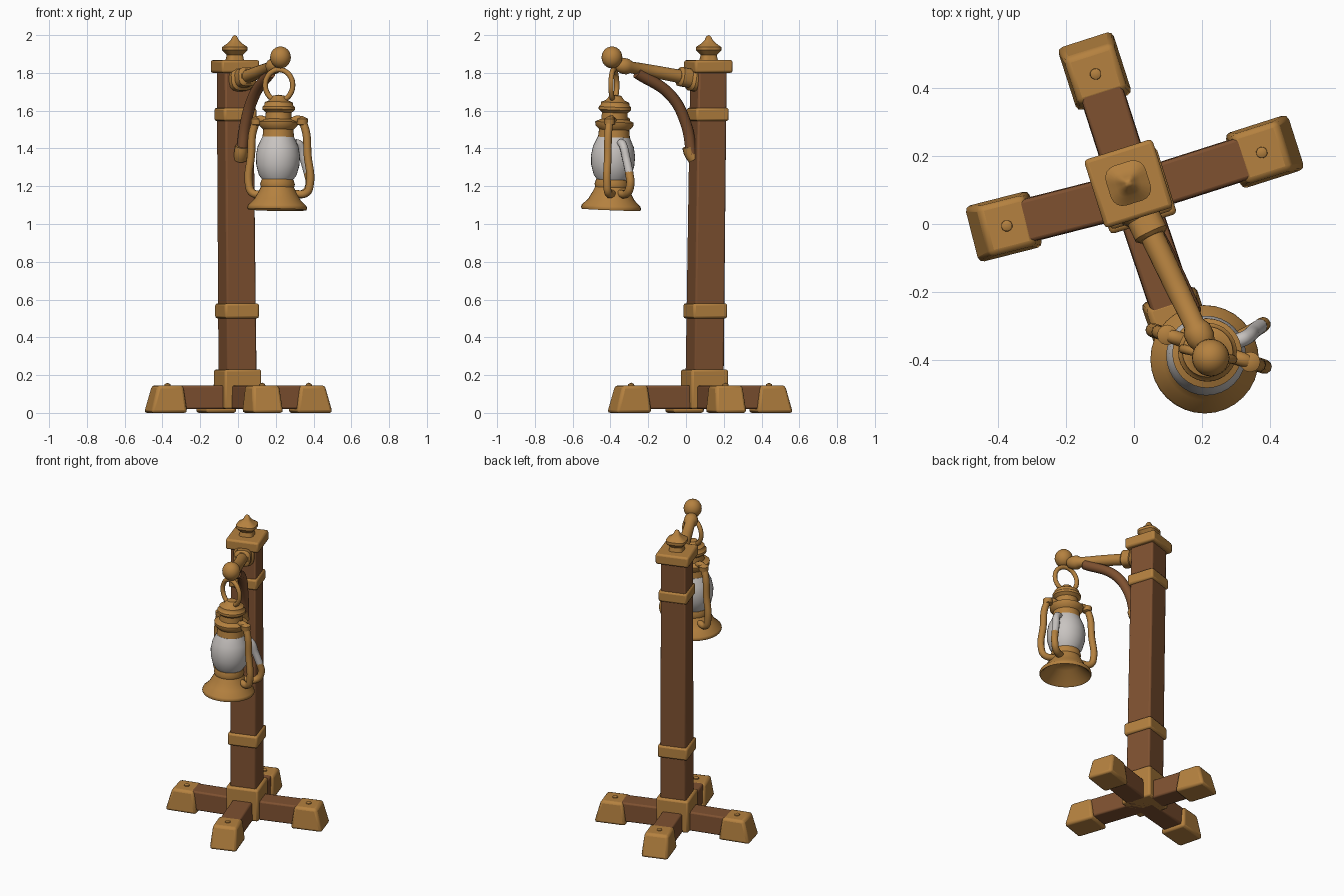
import bpy, bmesh, math
from mathutils import Matrix, Vector

if "Cube" in bpy.data.objects:
    bpy.data.objects.remove(bpy.data.objects["Cube"])


def material(name, rgb):
    m = bpy.data.materials.new(name)
    m.use_nodes = True
    m.diffuse_color = (*rgb, 1)
    m.node_tree.nodes["Principled BSDF"].inputs["Base Color"].default_value = (*rgb, 1)
    return m


BRASS = material("aged brass", (0.46, 0.22, 0.05))
WOOD = material("brown wood", (0.21, 0.082, 0.03))
GLASS = material("milky glass", (0.58, 0.55, 0.53))
YAW = math.radians(17.5)


def activate(ob):
    bpy.ops.object.select_all(action='DESELECT')
    ob.select_set(True)
    bpy.context.view_layer.objects.active = ob


def finish(name, bm, mat, bevel=0.0):
    bmesh.ops.recalc_face_normals(bm, faces=bm.faces)
    me = bpy.data.meshes.new(name)
    bm.to_mesh(me)
    bm.free()
    me.materials.append(mat)
    ob = bpy.data.objects.new(name, me)
    bpy.context.collection.objects.link(ob)
    activate(ob)
    if bevel:
        mod = ob.modifiers.new("soft edges", 'BEVEL')
        mod.width, mod.segments = bevel, 2
    bpy.ops.object.shade_smooth_by_angle(angle=math.radians(40))
    return ob


def block(name, frame, low, high, mat, bevel=0.01):
    """Tapered block; low and high are (x0, x1, width, z)."""
    bm = bmesh.new()
    bmesh.ops.create_cube(bm, size=1)
    for v in bm.verts:
        x0, x1, w, z = high if v.co.z > 0 else low
        v.co = frame @ Vector((x1 if v.co.x > 0 else x0, v.co.y * w, z))
    return finish(name, bm, mat, bevel)


def lathe(name, frame, profile, mat, steps=32, square=0.0):
    """Turned part from (radius, height) points; square pushes the corners out."""
    bm = bmesh.new()
    vs = [bm.verts.new((r, 0, z)) for r, z in profile]
    es = [bm.edges.new(p) for p in zip(vs, vs[1:])]
    bmesh.ops.spin(bm, geom=vs + es, axis=(0, 0, 1), cent=(0, 0, 0),
                   angle=math.tau, steps=steps, use_duplicate=False)
    bmesh.ops.remove_doubles(bm, verts=bm.verts, dist=0.0005)
    for v in bm.verts:
        k = 1 - square * math.cos(4 * math.atan2(v.co.y, v.co.x))
        v.co = frame @ Vector((v.co.x * k, v.co.y * k, v.co.z))
    return finish(name, bm, mat)


def tube(name, points, radius, mat, cyclic=False):
    cu = bpy.data.curves.new(name, 'CURVE')
    cu.dimensions = '3D'
    cu.bevel_depth, cu.bevel_resolution, cu.resolution_u = radius, 3, 8
    cu.use_fill_caps = True
    sp = cu.splines.new('BEZIER')
    sp.bezier_points.add(len(points) - 1)
    for bp, p in zip(sp.bezier_points, points):
        bp.co = p
        bp.handle_left_type = bp.handle_right_type = 'AUTO'
    sp.use_cyclic_u = cyclic
    cu.materials.append(mat)
    ob = bpy.data.objects.new(name, cu)
    bpy.context.collection.objects.link(ob)
    activate(ob)
    bpy.ops.object.convert(target='MESH')
    bpy.ops.object.shade_smooth_by_angle(angle=math.radians(50))


def along(a, b):
    """Frame at a whose z axis points to b."""
    a, b = Vector(a), Vector(b)
    return Matrix.Translation(a) @ (b - a).to_track_quat('Z', 'Y').to_matrix().to_4x4()


def post_frame(z):
    """Frame on the slightly leaning post axis."""
    t = z / 2
    return Matrix.Translation((-0.017 * t, 0.095 + 0.025 * t, 0)) @ Matrix.Rotation(YAW, 4, 'Z')


# Post, bands and cap
low, high = post_frame(0.1).translation, post_frame(1.83).translation
lean = Matrix.Shear('XY', 4, ((high.x - low.x) / 1.73, (high.y - low.y) / 1.73))
post = Matrix.Translation(low) @ lean @ Matrix.Rotation(YAW, 4, 'Z')
block("post", post, (-0.083, 0.083, 0.166, 0.03), (-0.079, 0.079, 0.158, 1.83), WOOD)
for name, z0, z1, w in (("base_collar", 0.02, 0.23, 0.205), ("lower_band", 0.5, 0.58, 0.19),
                        ("upper_band", 1.545, 1.615, 0.182), ("post_cap", 1.8, 1.868, 0.21)):
    h = w / 2
    block(name, post_frame(z1), (-h, h, w, z0), (-h, h, w, z1), BRASS, 0.012)
lathe("finial", post_frame(2), [(0, 1.85), (0.05, 1.86), (0.042, 1.895), (0.066, 1.92),
      (0.066, 1.937), (0.04, 1.955), (0.022, 1.972), (0.012, 1.993), (0, 2.0)], BRASS, square=0.08)

# Four legs with capped feet
hub = Vector((0, 0.09, 0))
tips = {"left": (0.47, 0.24), "right": (-0.47, -0.03), "back": (-0.143, 0.535), "front": (0.16, -0.385)}
for side, (x, y) in tips.items():
    d = Vector((x, y, 0)) - hub
    n = d.length
    frame = Matrix.Translation(hub) @ Matrix.Rotation(math.atan2(d.y, d.x), 4, 'Z')
    block(side + "_leg", frame, (0, n - 0.1, 0.13, 0.02), (0, n - 0.1, 0.125, 0.145), WOOD)
    block(side + "_foot", frame, (n - 0.19, n + 0.01, 0.172, 0), (n - 0.17, n - 0.03, 0.15, 0.146), BRASS, 0.016)
    lathe(side + "_foot_stud", frame @ Matrix.Translation((n - 0.1, 0, 0)),
          [(0.018, 0.135), (0.016, 0.152), (0, 0.16)], BRASS, 12)

# Arm, socket, end ball and curved brace
arm = along((0.01, 0.055, 1.765), (0.215, -0.375, 1.845))
lathe("arm", arm, [(0, 0), (0.036, 0), (0.034, 0.25), (0.031, 0.39), (0.042, 0.41),
                   (0.042, 0.44), (0.03, 0.47), (0, 0.49)], BRASS, 20)
lathe("arm_socket", arm, [(0, -0.01), (0.068, -0.01), (0.068, 0.03), (0.054, 0.045),
                          (0.054, 0.095), (0.042, 0.105), (0, 0.105)], BRASS, 20, 0.06)
ball = Matrix.Translation((0.225, -0.392, 1.882))
lathe("arm_ball", ball, [(0.055 * math.sin(a * math.pi / 12), 0.058 * math.cos(a * math.pi / 12))
                         for a in range(13)], BRASS, 24)
tube("brace", [(0.02, 0.03, 1.37), (0.04, 0.0, 1.53), (0.085, -0.08, 1.68), (0.17, -0.26, 1.8)], 0.03, WOOD)
tube("brace_foot", [(0.012, 0.045, 1.345), (0.015, 0.025, 1.375), (0.02, 0.015, 1.41)], 0.036, BRASS)

# Hanging ring
ring = Matrix.Translation((0.217, -0.382, 1.735)) @ Matrix.Rotation(math.radians(-12), 4, 'Z')
tube("hanging_ring", [ring @ Vector((0.074 * math.cos(i * math.tau / 12), 0, 0.082 * math.sin(i * math.tau / 12)))
                      for i in range(12)], 0.014, BRASS, True)

# Lantern body
lamp = along((0.207, -0.397, 1.08), (0.216, -0.375, 1.64))
lathe("lantern_base", lamp, [(0, 0.09), (0.08, 0.07), (0.145, 0.0), (0.155, -0.005), (0.159, 0.005),
      (0.155, 0.018), (0.122, 0.05), (0.1, 0.09), (0.088, 0.115), (0.092, 0.13), (0.085, 0.155), (0, 0.16)], BRASS)
lathe("glass_globe", lamp, [(0, 0.14), (0.075, 0.145), (0.1, 0.18), (0.114, 0.23), (0.117, 0.28),
      (0.108, 0.33), (0.085, 0.38), (0, 0.385)], GLASS)
lathe("lantern_chimney", lamp, [(0, 0.37), (0.084, 0.375), (0.08, 0.42), (0.1, 0.44), (0.102, 0.46),
      (0.07, 0.475), (0.068, 0.51), (0.086, 0.525), (0.086, 0.54), (0.076, 0.55), (0.074, 0.565),
      (0.05, 0.575), (0.03, 0.6), (0, 0.605)], BRASS)

# Side frame tubes and rear pipe
for name, s in (("left_frame_tube", 1), ("right_frame_tube", -1)):
    across = Vector((0.95, -0.31, 0)) * s
    axis = Vector((0.219, -0.365, 0))
    tube(name, [axis + across * r + Vector((0, 0, z)) for r, z in
                ((0.06, 1.54), (0.115, 1.552), (0.14, 1.515), (0.158, 1.36), (0.17, 1.21),
                 (0.15, 1.165), (0.08, 1.16))], 0.021, BRASS)
    lathe(name + "_knob", Matrix.Translation(axis + across * 0.128 + Vector((0, 0, 1.545))),
          [(0, -0.03), (0.028, -0.018), (0.03, 0.012), (0, 0.028)], BRASS, 12)
tube("rear_pipe_top", [(0.3, -0.345, 1.43), (0.325, -0.335, 1.42), (0.35, -0.315, 1.34), (0.37, -0.3, 1.27)], 0.022, GLASS)
tube("rear_pipe_bottom", [(0.369, -0.301, 1.275), (0.378, -0.295, 1.21), (0.355, -0.31, 1.165),
                          (0.28, -0.35, 1.16)], 0.022, BRASS)
